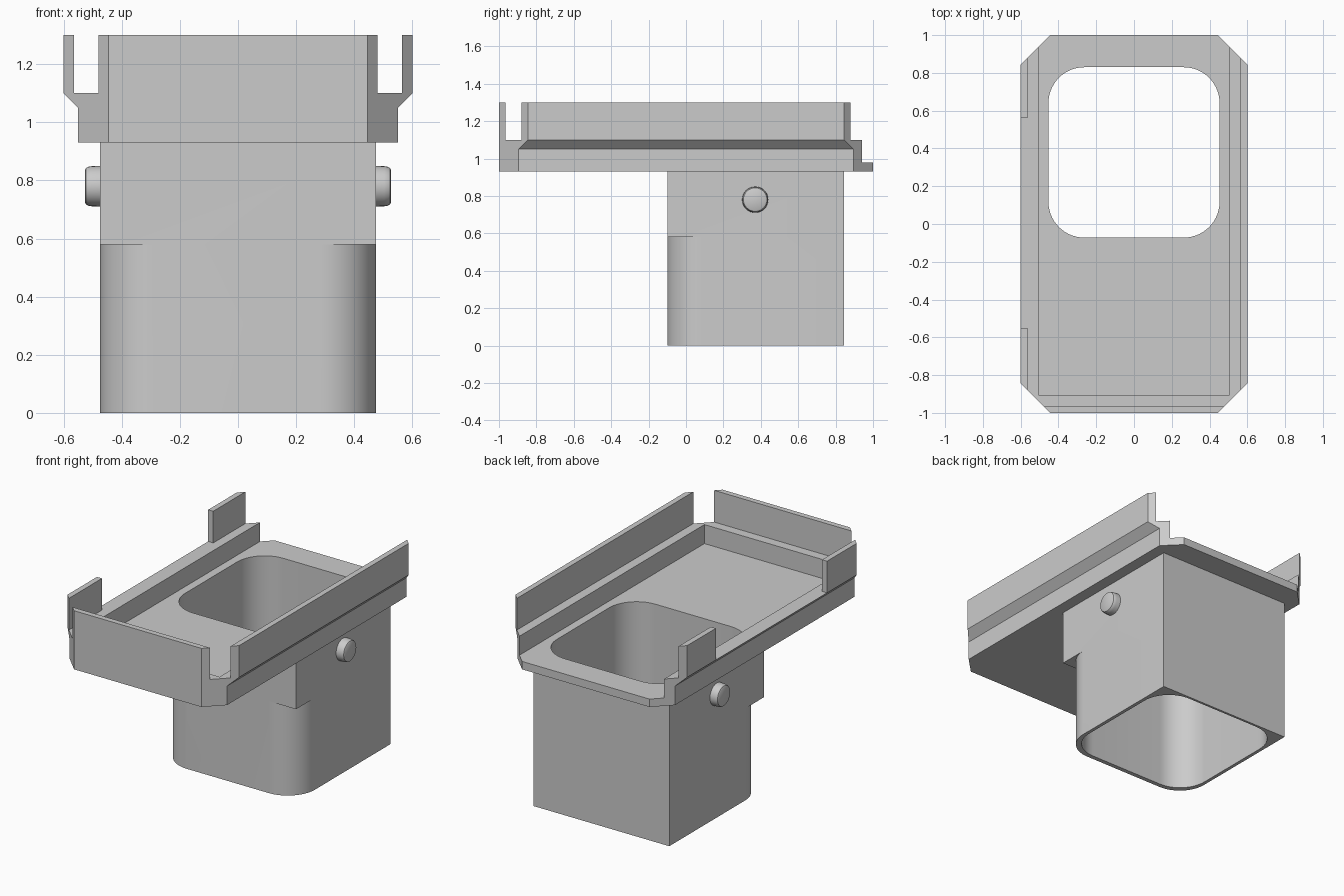
import bpy, bmesh, math
from mathutils import Vector

old = bpy.data.objects.get("Cube")
if old:
    bpy.data.objects.remove(old, do_unlink=True)

grey = bpy.data.materials.new("plain grey")
grey.use_nodes = True
colour = (0.6, 0.6, 0.6, 1)
grey.diffuse_color = colour
grey.node_tree.nodes["Principled BSDF"].inputs["Base Color"].default_value = colour

PLACE = {"x": lambda p, h: (h, p[0], p[1]),
         "y": lambda p, h: (p[0], h, p[1]),
         "z": lambda p, h: (p[0], p[1], h)}


def finish(bm, name):
    bmesh.ops.recalc_face_normals(bm, faces=bm.faces)
    mesh = bpy.data.meshes.new(name)
    bm.to_mesh(mesh)
    bm.free()
    mesh.materials.append(grey)
    obj = bpy.data.objects.new(name, mesh)
    bpy.context.collection.objects.link(obj)
    return obj


def prism(name, outline, axis, start, end, clip=False):
    """Extrude a 2D outline along an axis; optionally trim the tray corners."""
    bm = bmesh.new()
    face = bm.faces.new([bm.verts.new(PLACE[axis](p, start)) for p in outline])
    move = Vector(PLACE[axis]((0, 0), end - start))
    new = bmesh.ops.extrude_face_region(bm, geom=[face], use_keep_orig=True)["geom"]
    bmesh.ops.translate(bm, vec=move, verts=[v for v in new if isinstance(v, bmesh.types.BMVert)])
    if clip:
        for sx in (-1, 1):
            for sy in (-1, 1):
                cut = bmesh.ops.bisect_plane(
                    bm, geom=bm.verts[:] + bm.edges[:] + bm.faces[:], dist=1e-5,
                    plane_co=(sx * 0.445, sy, 0), plane_no=(sx, sy, 0), clear_outer=True)
                edges = [e for e in cut["geom_cut"] if isinstance(e, bmesh.types.BMEdge)]
                bmesh.ops.holes_fill(bm, edges=edges)
    return finish(bm, name)


def rounded(x, y0, y1, radii, steps=14):
    """Rectangle outline with a radius for each corner, counterclockwise from front right."""
    pts = []
    corners = ((x, y0, -90), (x, y1, 0), (-x, y1, 90), (-x, y0, 180))
    for (cx, cy, a0), r in zip(corners, radii):
        if not r:
            pts.append((cx, cy))
            continue
        ox = cx - math.copysign(r, cx)
        oy = cy + (r if cy == y0 else -r)
        for i in range(steps + 1):
            a = math.radians(a0 + 90 * i / steps)
            pts.append((ox + r * math.cos(a), oy + r * math.sin(a)))
    return pts


def boolean(obj, other, operation):
    mod = obj.modifiers.new("cut", "BOOLEAN")
    mod.operation, mod.object, mod.solver = operation, other, "EXACT"
    bpy.context.view_layer.objects.active = obj
    bpy.ops.object.modifier_apply(modifier=mod.name)


def smooth(obj):
    bpy.ops.object.select_all(action="DESELECT")
    obj.select_set(True)
    bpy.context.view_layer.objects.active = obj
    bpy.ops.object.shade_smooth_by_angle(angle=math.radians(30))


# Tray: floor, front wall and stepped side rails
floor = prism("tray_floor", rounded(0.55, -1, 1, (0,) * 4), "z", 0.93, 0.98, clip=True)
prism("front_wall", [(-0.905, 0.93), (-1, 0.93), (-1, 1.3), (-0.965, 1.3),
                     (-0.965, 1.1), (-0.905, 1.1)], "x", -0.55, 0.55, clip=True)
rail = [(0.505, 0.93), (0.55, 0.93), (0.55, 1.05), (0.6, 1.1),
        (0.6, 1.3), (0.565, 1.3), (0.565, 1.1), (0.505, 1.1)]
prism("left_rail", rail, "y", -1, 1, clip=True)
right_rail = prism("right_rail", [(-x, z) for x, z in rail], "y", -1, 1, clip=True)

# Long opening in the right rail
gap = prism("gap_cutter", [(-0.55, 1.1), (0.56, 1.1), (0.56, 1.4), (-0.55, 1.4)], "x", -0.7, -0.5)
boolean(right_rail, gap, "DIFFERENCE")

# Chute: square collar over a body with rounded front corners
chute = prism("chute", rounded(0.475, -0.1, 0.845, (0.19, 0, 0, 0.19)), "z", 0, 0.58)
collar = prism("collar_helper", rounded(0.475, -0.1, 0.845, (0,) * 4), "z", 0.58, 0.93)
boolean(chute, collar, "UNION")

# Rounded opening through floor and chute
hole = prism("hole_cutter", rounded(0.453, -0.072, 0.83, (0.19,) * 4), "z", -0.2, 1.2)
for part in (floor, chute):
    boolean(part, hole, "DIFFERENCE")
    smooth(part)
for helper in (gap, collar, hole):
    bpy.data.objects.remove(helper, do_unlink=True)

# Side pivots with softened rims
for side, sign in (("left", 1), ("right", -1)):
    bm = bmesh.new()
    rings = []
    for x, r in ((0.47, 0.07), (0.503, 0.069), (0.515, 0.067), (0.523, 0.063), (0.527, 0.056)):
        rings.append([bm.verts.new((sign * x, 0.37 + r * math.cos(a), 0.78 + r * math.sin(a)))
                      for a in (math.tau * i / 32 for i in range(32))])
    for a, b in zip(rings, rings[1:]):
        for i in range(32):
            j = (i + 1) % 32
            bm.faces.new((a[i], a[j], b[j], b[i]))
    bm.faces.new(rings[0])
    bm.faces.new(rings[-1])
    smooth(finish(bm, side + "_pivot"))
